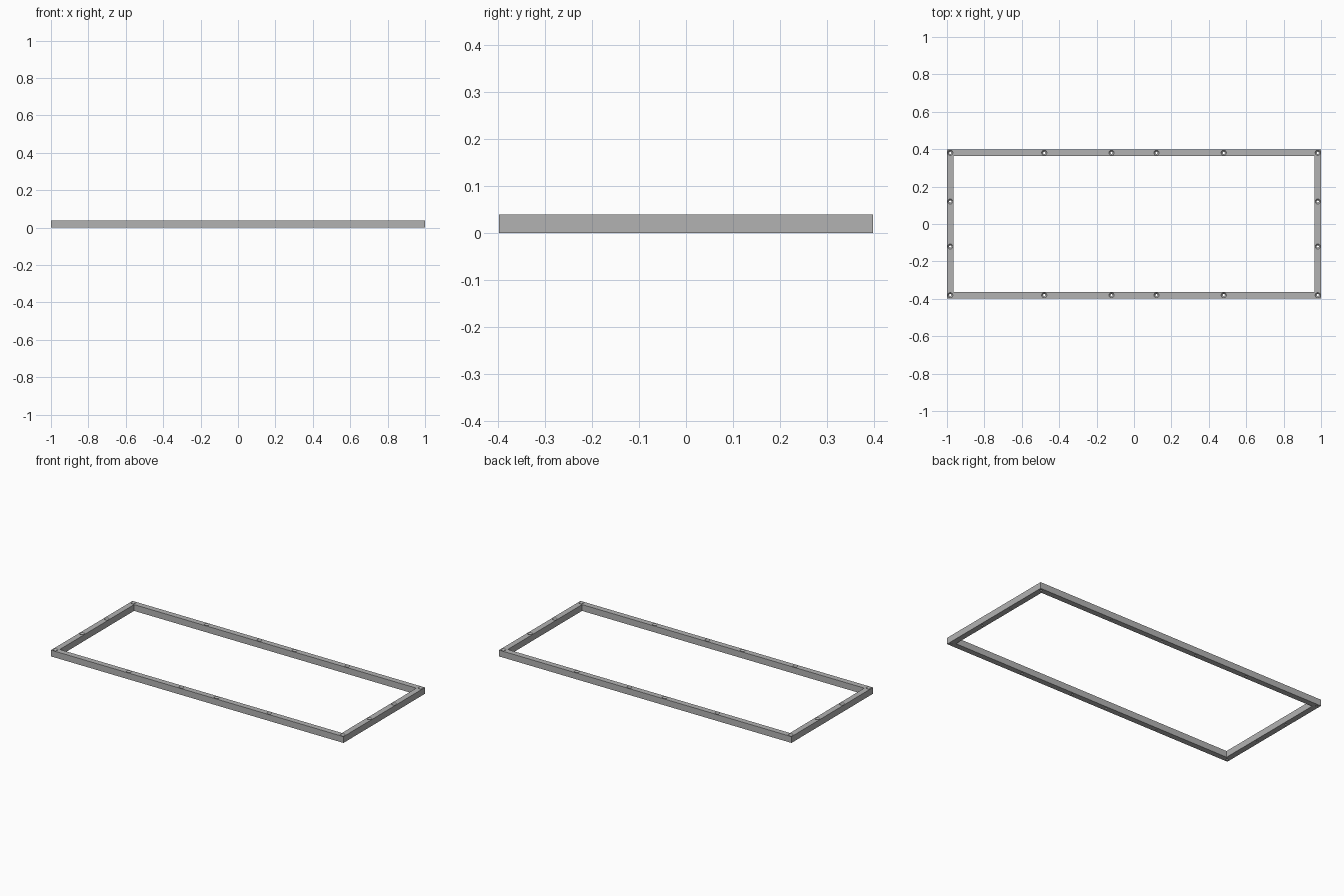
import bpy, bmesh
from math import cos, sin, tau

if "Cube" in bpy.data.objects:
    bpy.data.objects.remove(bpy.data.objects["Cube"])

HX, HY, H, BAR = 1.0, 0.398, 0.039, 0.035
SINK, BORE, SIDES = 0.014, 0.006, 24

grey = bpy.data.materials.new("satin grey")
grey.use_nodes = True
grey.diffuse_color = (0.45, 0.45, 0.45, 1)
grey.node_tree.nodes["Principled BSDF"].inputs["Base Color"].default_value = grey.diffuse_color


def make_object(name, bm):
    mesh = bpy.data.meshes.new(name)
    bmesh.ops.recalc_face_normals(bm, faces=bm.faces)
    bm.to_mesh(mesh)
    bm.free()
    mesh.materials.append(grey)
    obj = bpy.data.objects.new(name, mesh)
    bpy.context.collection.objects.link(obj)
    return obj


# Rectangular frame: four loops of corners bridged into a closed ring
bm = bmesh.new()
loops = []
for inset, z in ((0, 0), (0, H), (BAR, H), (BAR, 0)):
    loops.append([bm.verts.new((sx * (HX - inset), sy * (HY - inset), z))
                  for sx, sy in ((-1, -1), (1, -1), (1, 1), (-1, 1))])
for k in range(4):
    a, b = loops[k], loops[(k + 1) % 4]
    for i in range(4):
        j = (i + 1) % 4
        bm.faces.new((a[i], a[j], b[j], b[i]))
frame = make_object("frame", bm)

# Screw hole centres along the middle of each bar
cx, cy = HX - BAR / 2, HY - BAR / 2
quarter = [(cx, cy), (0.48, cy), (0.12, cy), (cx, 0.12)]
centres = [(sx * x, sy * y) for x, y in quarter for sx in (-1, 1) for sy in (-1, 1)]

# Countersunk hole cutters, turned from one profile
bm = bmesh.new()
profile = ((BORE, -0.01), (BORE, H - 0.009), (SINK, H), (SINK, H + 0.01))
for x, y in centres:
    rings = [[bm.verts.new((x + r * cos(tau * i / SIDES), y + r * sin(tau * i / SIDES), z))
              for i in range(SIDES)] for r, z in profile]
    for a, b in zip(rings, rings[1:]):
        for i in range(SIDES):
            j = (i + 1) % SIDES
            bm.faces.new((a[i], a[j], b[j], b[i]))
    bm.faces.new(rings[0])
    bm.faces.new(rings[-1])
cutter = make_object("screw_hole_cutter", bm)
cutter.hide_render = True

# Cut the holes and keep the finished mesh
cut = frame.modifiers.new("screw holes", "BOOLEAN")
cut.operation = "DIFFERENCE"
cut.solver = "EXACT"
cut.object = cutter
bpy.context.view_layer.objects.active = frame
frame.select_set(True)
bpy.ops.object.modifier_apply(modifier=cut.name)
bpy.data.objects.remove(cutter)
bpy.ops.object.shade_smooth_by_angle(angle=0.5)
